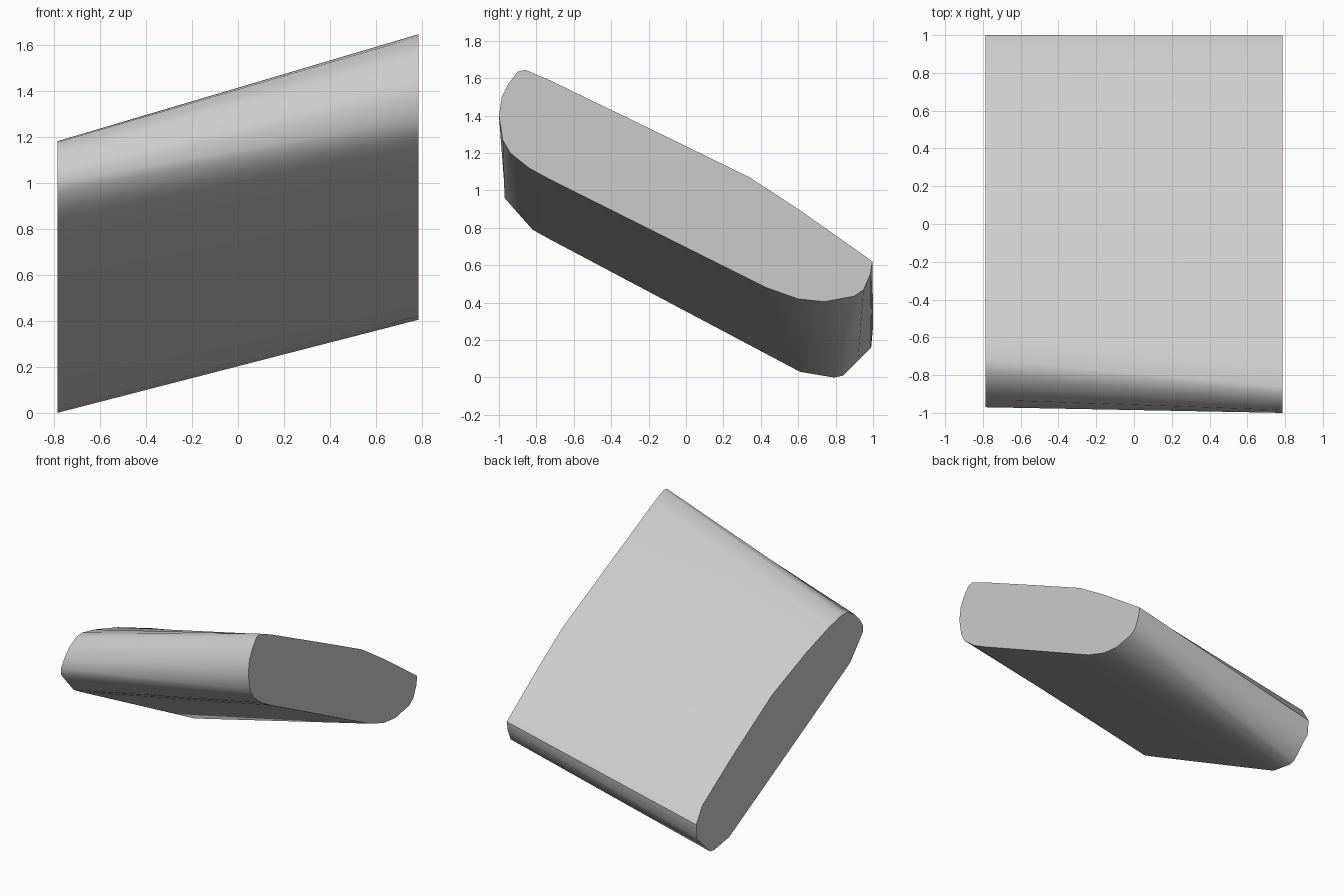
import bpy
import bmesh

if "Cube" in bpy.data.objects:
    bpy.data.objects.remove(bpy.data.objects["Cube"])

# Half width of the slab along x
HALF = 0.785

# Matching outlines (y, z) of the two flat ends, starting at the upper front edge
RIGHT = [(-.86, 1.645), (-.90, 1.635), (-.95, 1.57), (-.985, 1.50), (-1, 1.40),
         (-.98, 1.27), (-.94, 1.20), (-.84, 1.12), (-.73, 1.06), (.43, .48),
         (.60, .42), (.74, .405), (.90, .435), (.95, .47), (.985, .55), (.997, .62),
         (.93, .668), (.60, .90), (.34, 1.07), (-.10, 1.285), (-.73, 1.59)]
LEFT = [(-.72, 1.18), (-.79, 1.175), (-.87, 1.13), (-.93, 1.07), (-.97, 1.01),
        (-.97, .96), (-.90, .88), (-.82, .79), (-.74, .745), (.61, .03),
        (.70, .015), (.79, 0), (.84, .01), (.92, .09), (.99, .16), (1, .27),
        (.93, .385), (.57, .62), (.10, .90), (-.30, 1.06), (-.58, 1.15)]


def end_loop(bm, x, outline):
    return [bm.verts.new((x, y, z)) for y, z in outline]


# Slanted rounded slab: two end caps joined by a ruled skin
bm = bmesh.new()
a = end_loop(bm, -HALF, LEFT)
b = end_loop(bm, HALF, RIGHT)
n = len(a)
for i in range(n):
    j = (i + 1) % n
    bm.faces.new((a[i], a[j], b[j], b[i]))
bm.faces.new(a)
bm.faces.new(b)
bmesh.ops.recalc_face_normals(bm, faces=bm.faces)

mesh = bpy.data.meshes.new("slanted_slab")
bm.to_mesh(mesh)
bm.free()
slab = bpy.data.objects.new("slanted_slab", mesh)
bpy.context.collection.objects.link(slab)

# Smooth skin with crisp end caps
bpy.context.view_layer.objects.active = slab
slab.select_set(True)
bpy.ops.object.shade_smooth_by_angle(angle=0.6)
